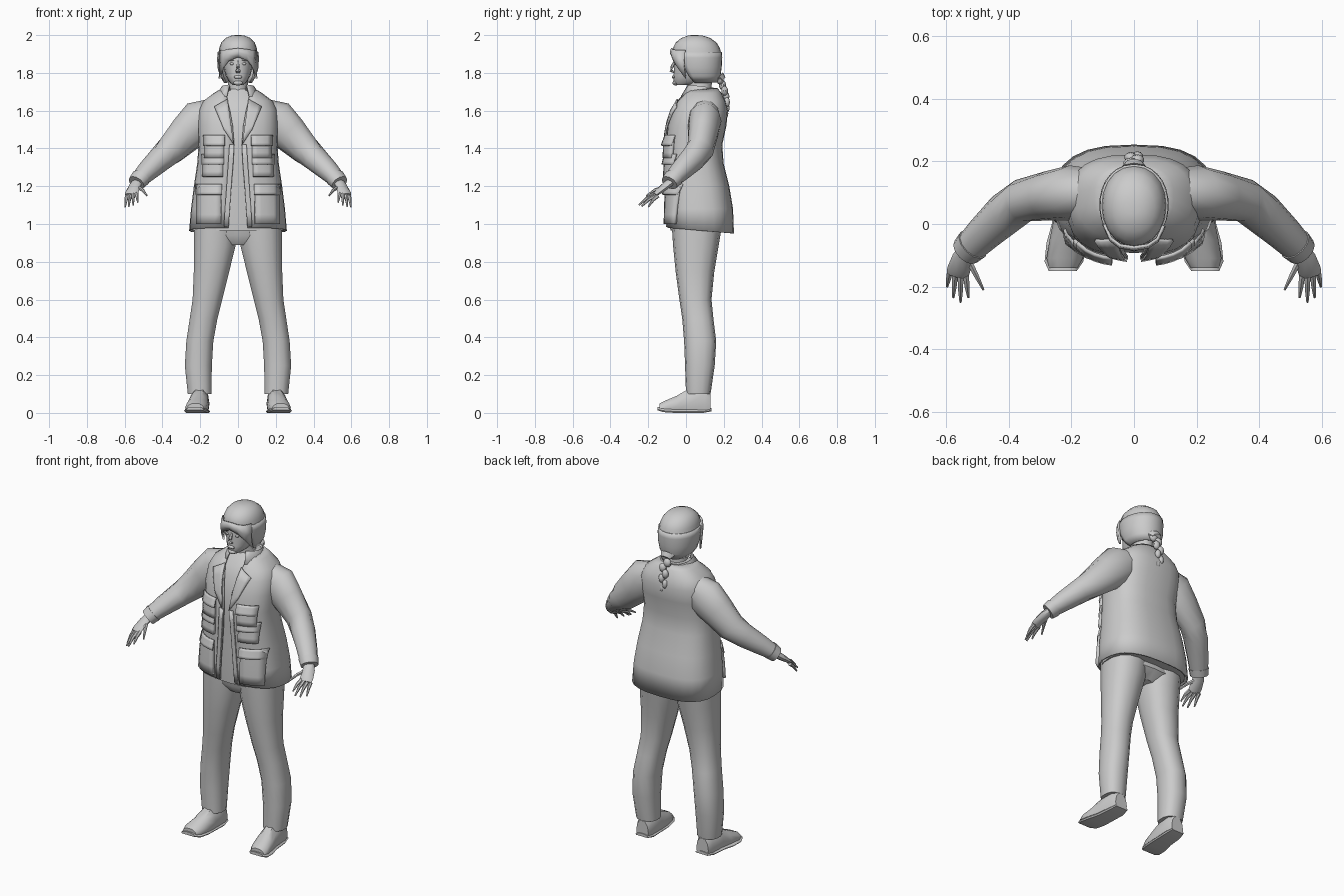
import bpy, bmesh, math
from mathutils import Vector

grey = bpy.data.materials.new("plain grey")
grey.diffuse_color = (0.6, 0.6, 0.6, 1)


def finish(bm, name, mirror=False, thick=0, angle=40):
    """Turn a bmesh into a shaded object, optionally mirrored and thickened."""
    bmesh.ops.recalc_face_normals(bm, faces=bm.faces)
    me = bpy.data.meshes.new(name)
    bm.to_mesh(me)
    bm.free()
    ob = bpy.data.objects.new(name, me)
    bpy.context.collection.objects.link(ob)
    me.materials.append(grey)
    if thick:
        m = ob.modifiers.new("thickness", 'SOLIDIFY')
        m.thickness, m.offset = thick, 0
    if mirror:
        m = ob.modifiers.new("mirror", 'MIRROR')
        m.use_mirror_merge = False
    bpy.ops.object.select_all(action='DESELECT')
    ob.select_set(True)
    bpy.context.view_layer.objects.active = ob
    bpy.ops.object.shade_smooth_by_angle(angle=math.radians(angle))
    return ob


def skin(name, rings, loop=True, caps=True, **kw):
    """Bridge equal rings of points."""
    bm = bmesh.new()
    vs = [[bm.verts.new(p) for p in r] for r in rings]
    n = len(rings[0])
    for a, b in zip(vs, vs[1:]):
        for i in range(n if loop else n - 1):
            j = (i + 1) % n
            bm.faces.new((a[i], a[j], b[j], b[i]))
    if caps and loop:
        bm.faces.new(vs[0])
        bm.faces.new(vs[-1])
    return finish(bm, name, **kw)


def power(v, e):
    return math.copysign(abs(v) ** e, v)


def oval(z, cx, hx, yf, yb, n=14, e=0.8, gap=0.0, droop=0.0):
    """Level ring starting at the front; gap leaves it open there by +-gap in x."""
    c, h = (yf + yb) / 2, (yb - yf) / 2
    t0 = math.asin(min(1, gap / hx) ** (1 / e)) if gap else 0
    pts = []
    for i in range(n + 1 if gap else n):
        t = t0 + (2 * math.pi - 2 * t0) * i / n
        x, y = hx * power(math.sin(t), e), -power(math.cos(t), e)
        pts.append((cx + x, c + h * y, z - droop * y))
    return pts


def tube(name, spec, n=10, **kw):
    """Tapered limb: spec rows are (x, y, z, half height, half depth)."""
    ps = [Vector(s[:3]) for s in spec]
    rings = []
    for i, s in enumerate(spec):
        d = (ps[min(i + 1, len(ps) - 1)] - ps[max(i - 1, 0)]).normalized()
        side = d.cross(Vector((0, 0, 1))).normalized() if abs(d.z) < 0.98 else Vector((1, 0, 0))
        up = side.cross(d)
        rings.append([ps[i] + up * s[3] * math.cos(2 * math.pi * k / n)
                      + side * s[4] * math.sin(2 * math.pi * k / n) for k in range(n)])
    return skin(name, rings, **kw)


def ball(name, loc, size, mirror=False):
    bm = bmesh.new()
    bmesh.ops.create_uvsphere(bm, u_segments=10, v_segments=6, radius=1)
    for v in bm.verts:
        v.co = Vector(loc) + Vector(a * b for a, b in zip(v.co, size))
    return finish(bm, name, mirror)


# Jacket: z, half width, front y, back y, front opening
BODY = [(0.965, 0.255, -0.095, 0.25, 0.05), (1.08, 0.245, -0.1, 0.245, 0.045),
        (1.2, 0.23, -0.1, 0.225, 0.035), (1.32, 0.212, -0.102, 0.195, 0.025),
        (1.42, 0.205, -0.105, 0.188, 0.02), (1.52, 0.21, -0.095, 0.21, 0.028),
        (1.6, 0.205, -0.07, 0.218, 0.042), (1.65, 0.18, -0.045, 0.205, 0.055),
        (1.69, 0.125, -0.01, 0.185, 0.06), (1.715, 0.085, 0.01, 0.165, 0.055)]
E = 0.75
skin("jacket", [oval(z, 0, hx, f, b, 24, E, g, 0.015 if z < 1 else 0) for z, hx, f, b, g in BODY],
     loop=False, thick=0.008)
skin("shirt", [oval(z, 0, hx - 0.012, f + 0.012, b - 0.012, 20, E) for z, hx, f, b, g in BODY])


def front_y(x, z):
    """Front surface of the jacket."""
    k = max(0, min(len(BODY) - 2, sum(z > r[0] for r in BODY) - 1))
    a, b = BODY[k], BODY[k + 1]
    t = (z - a[0]) / (b[0] - a[0])
    hx, yf, yb = (a[i] + (b[i] - a[i]) * t for i in (1, 2, 3))
    s = min(0.999, abs(x) / hx) ** (1 / E)
    return (yf + yb) / 2 - (yb - yf) / 2 * (1 - s * s) ** (E / 2)


def patch(name, corners, lift_top, lift_low, thick, steps=4):
    """Cloth piece draped on the jacket front; corners run top in, top out, low out, low in."""
    a, b, c, d = [Vector(p) for p in corners]
    rows = []
    for i in range(steps + 1):
        v = i / steps
        row = []
        for j in range(steps + 1):
            p = a.lerp(b, j / steps).lerp(d.lerp(c, j / steps), v)
            row.append((p.x, front_y(p.x, p.y) - lift_top + (lift_top - lift_low) * v, p.y))
        rows.append(row)
    return skin(name, rows, loop=False, mirror=True, thick=thick, angle=30)


# Pockets with flaps, lapels and front edge bands
for nm, x0, x1, zt, zl in (("upper", 0.075, 0.175, 1.46, 1.35), ("middle", 0.08, 0.185, 1.36, 1.25),
                           ("lower", 0.09, 0.215, 1.2, 1.0)):
    patch(nm + "_pocket", [(x0, zt), (x1, zt), (x1, zl), (x0, zl)], 0.006, 0.016, 0.02)
    patch(nm + "_flap", [(x0 - 0.005, zt + 0.01), (x1 + 0.006, zt + 0.01),
                         (x1 + 0.006, zt - 0.045), (x0 - 0.005, zt - 0.045)], 0.012, 0.027, 0.01)
patch("lapel", [(0.055, 1.66), (0.125, 1.62), (0.075, 1.5), (0.022, 1.42)], 0.01, 0.012, 0.01)
patch("front_band", [(0.02, 1.42), (0.045, 1.42), (0.075, 0.985), (0.05, 0.985)], 0.007, 0.007, 0.008, 6)

# Collar folded around the neck
skin("collar", [oval(1.665, 0, 0.125, -0.035, 0.195, 16, 0.9, 0.06, 0.01),
                oval(1.725, 0, 0.085, 0.0, 0.165, 16, 0.9, 0.045, 0.01),
                oval(1.7, 0, 0.07, 0.015, 0.15, 16, 0.9, 0.04)], loop=False, thick=0.008)

# Sleeves, cuffs and hands
tube("sleeve", [(0.12, 0.1, 1.59, 0.08, 0.075), (0.2, 0.1, 1.545, 0.115, 0.088),
                (0.27, 0.09, 1.48, 0.1, 0.08), (0.355, 0.075, 1.395, 0.082, 0.07),
                (0.41, 0.035, 1.345, 0.068, 0.068), (0.48, -0.03, 1.28, 0.055, 0.058),
                (0.53, -0.08, 1.23, 0.042, 0.05)], 12, mirror=True)
tube("cuff", [(0.515, -0.065, 1.245, 0.05, 0.056), (0.538, -0.088, 1.218, 0.044, 0.05)], 12, mirror=True)
tube("palm", [(0.53, -0.08, 1.225, 0.022, 0.028), (0.548, -0.11, 1.2, 0.02, 0.034),
              (0.562, -0.15, 1.168, 0.015, 0.037), (0.566, -0.165, 1.155, 0.01, 0.034)], 8, mirror=True)
for nm, base, tip in (("index", (0.538, -0.165, 1.16), (0.53, -0.235, 1.115)),
                      ("middle", (0.555, -0.168, 1.155), (0.555, -0.25, 1.1)),
                      ("ring", (0.572, -0.16, 1.15), (0.578, -0.235, 1.093)),
                      ("little", (0.588, -0.148, 1.15), (0.598, -0.2, 1.09)),
                      ("thumb", (0.53, -0.115, 1.195), (0.482, -0.21, 1.15))):
    a, b = Vector(base), Vector(tip)
    m = a.lerp(b, 0.5) + Vector((0, 0, 0.008))
    tube(nm + "_finger", [(*a, .011, .011), (*m, .009, .009), (*b, .004, .004)], 6, mirror=True)

# Trousers
skin("hips", [oval(z, 0, hx, f, b, 18) for z, hx, f, b in
              ((0.89, 0.1, -0.03, 0.13), (0.94, 0.22, -0.065, 0.18), (1.1, 0.2, -0.06, 0.18))])
skin("trouser_leg", [oval(*r, 14, 0.85) for r in
                     ((0.99, 0.118, 0.116, -0.075, 0.19), (0.88, 0.124, 0.112, -0.068, 0.172),
                      (0.75, 0.14, 0.096, -0.055, 0.15), (0.6, 0.162, 0.08, -0.035, 0.135),
                      (0.5, 0.182, 0.075, -0.02, 0.145), (0.38, 0.202, 0.073, -0.01, 0.16),
                      (0.25, 0.21, 0.073, -0.005, 0.152), (0.1, 0.203, 0.064, 0, 0.13))], mirror=True)


# Shoes: arched slices from heel to toe on a flat sole
def slice_(y, cx, hx, top, low):
    return [(cx + hx * x, y, low + (top - low) * z) for x, z in
            ((-0.9, 0), (-1, 0.3), (-0.85, 0.7), (-0.4, 1), (0.4, 1), (0.85, 0.7), (1, 0.3), (0.9, 0))]


for nm, scale, rows in (
        ("shoe", 1, ((0.13, 0.2, 0.04, 0.1, 0.012), (0.1, 0.201, 0.05, 0.135, 0.012), (0.01, 0.205, 0.053, 0.125, 0.012),
                     (-0.05, 0.212, 0.058, 0.09, 0.012), (-0.11, 0.222, 0.058, 0.065, 0.012),
                     (-0.14, 0.226, 0.045, 0.05, 0.012))),
        ("sole", 1, ((0.135, 0.2, 0.042, 0.025, 0.008), (0.09, 0.201, 0.053, 0.025, 0), (0, 0.207, 0.056, 0.025, 0),
                     (-0.06, 0.216, 0.064, 0.025, 0), (-0.12, 0.224, 0.062, 0.03, 0.004),
                     (-0.15, 0.228, 0.045, 0.032, 0.014)))):
    skin(nm, [slice_(*r) for r in rows], mirror=True)

# Neck and head
skin("neck", [oval(z, 0, hx, f, b, 12, 1) for z, hx, f, b in
              ((1.64, 0.075, 0.0, 0.15), (1.72, 0.052, 0.02, 0.135), (1.79, 0.055, 0.0, 0.14))])
skin("head", [oval(z, 0, hx, f, b, 16, 0.9) for z, hx, f, b in
              ((1.735, 0.025, -0.055, 0.03), (1.75, 0.045, -0.065, 0.08), (1.785, 0.066, -0.066, 0.13),
               (1.83, 0.076, -0.062, 0.15), (1.88, 0.08, -0.066, 0.165), (1.94, 0.075, -0.05, 0.16),
               (1.97, 0.05, -0.02, 0.12))])
tube("nose", [(0, -0.06, 1.86, .006, .007), (0, -0.075, 1.83, .009, .011),
              (0, -0.08, 1.812, .009, .015), (0, -0.062, 1.803, .005, .012)], 6)
ball("lips", (0, -0.066, 1.778), (0.024, 0.009, 0.009))
ball("chin", (0, -0.055, 1.747), (0.026, 0.017, 0.014))
ball("eye", (0.032, -0.053, 1.848), (0.013, 0.009, 0.007), True)
ball("brow", (0.034, -0.053, 1.868), (0.02, 0.01, 0.005), True)

# Hair: open around the face, closed crown, swept fringe, braid
skin("hair_sides", [oval(z, 0, hx, f, b, 20, 0.95, g) for z, hx, f, b, g in
                    ((1.75, 0.07, -0.01, 0.165, 0.066), (1.785, 0.092, -0.04, 0.178, 0.082),
                     (1.83, 0.104, -0.055, 0.184, 0.085), (1.88, 0.106, -0.065, 0.187, 0.075),
                     (1.91, 0.104, -0.07, 0.186, 0.045))], loop=False, thick=0.01)
skin("hair_crown", [oval(z, 0, hx, f, b, 20, 0.95) for z, hx, f, b in
                    ((1.895, 0.105, -0.07, 0.188), (1.93, 0.1, -0.07, 0.18), (1.96, 0.089, -0.055, 0.162),
                     (1.985, 0.066, -0.025, 0.128), (1.997, 0.035, 0.01, 0.09), (2.0, 0.012, 0.03, 0.06))])
skin("hair_fringe", [[(x, y, zt), (x, y - 0.006, (zt + zl) / 2), (x * 1.03, y + 0.004, zl)]
                     for x, y, zt, zl in ((-0.095, 0.0, 1.92, 1.77), (-0.075, -0.045, 1.92, 1.83),
                                          (-0.045, -0.068, 1.925, 1.865), (0, -0.075, 1.93, 1.885),
                                          (0.045, -0.068, 1.925, 1.868), (0.075, -0.048, 1.92, 1.83),
                                          (0.095, -0.005, 1.92, 1.77))], loop=False, thick=0.01)
for i in range(7):
    ball("braid_lobe", ((-1) ** i * 0.011, 0.18 + 0.037 * math.sin(i / 6 * 2.2), 1.765 - 0.03 * i),
         (0.026 - 0.002 * i, 0.02 - 0.001 * i, 0.026))
tube("hair_tie", [(0, 0.175, 1.78, .03, .045), (0, 0.195, 1.762, .02, .03)], 8)
